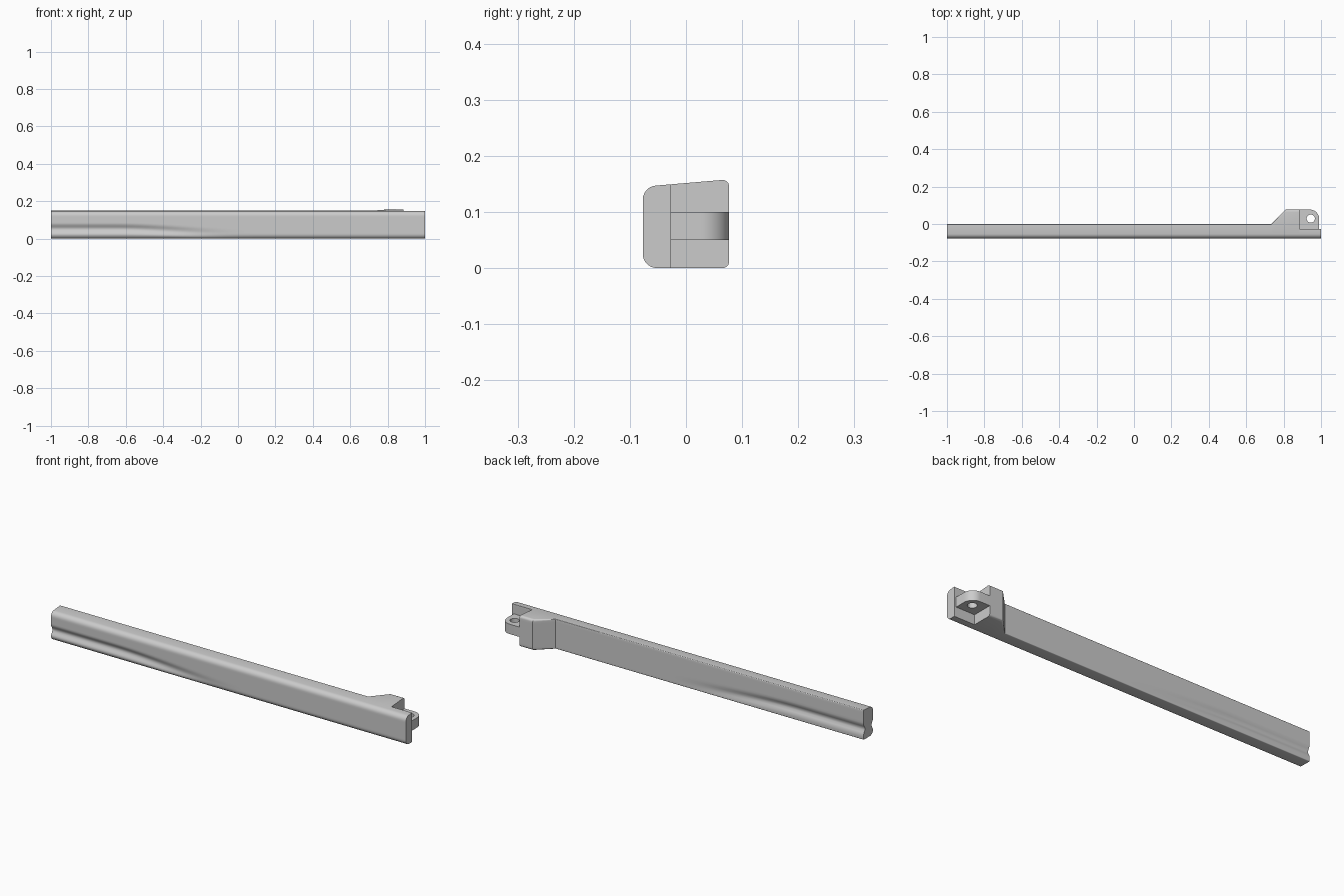
import bpy, bmesh, math

if "Cube" in bpy.data.objects:
    bpy.data.objects.remove(bpy.data.objects["Cube"])

FRONT = -0.077


def top_z(y):
    """Gently sloping top surface."""
    return 0.1515 + 0.085 * y


def smoothstep(t):
    t = max(0.0, min(1.0, t))
    return t * t * (3 - 2 * t)


def finish(bm, name, angle=35):
    bmesh.ops.remove_doubles(bm, verts=bm.verts, dist=1e-5)
    bmesh.ops.recalc_face_normals(bm, faces=bm.faces)
    mesh = bpy.data.meshes.new(name)
    bm.to_mesh(mesh)
    bm.free()
    ob = bpy.data.objects.new(name, mesh)
    bpy.context.collection.objects.link(ob)
    bpy.ops.object.select_all(action='DESELECT')
    ob.select_set(True)
    bpy.context.view_layer.objects.active = ob
    bpy.ops.object.shade_smooth_by_angle(angle=math.radians(angle))
    return ob


def arc(cy, cz, r, start, n=6):
    """Quarter arc running clockwise in the y-z plane."""
    return [(cy + r * math.cos(math.radians(start - 90 * i / n)),
             cz + r * math.sin(math.radians(start - 90 * i / n))) for i in range(n + 1)]


def section(x, back, r_back):
    """Rounded cross-section whose sides are scooped towards the tip."""
    t = smoothstep((0.1 - x) / 0.75)
    depth, centre, half = 0.012 * t, 0.02 + 0.032 * t, 0.030

    def groove(z):
        u = (z - centre) / half
        return depth * 0.5 * (1 + math.cos(math.pi * u)) if abs(u) < 1 else 0.0

    r = 0.025
    zf, zb = top_z(FRONT + r), top_z(back - r_back)
    n = 14
    pts = arc(FRONT + r, r, r, 270)
    pts += [(FRONT, r + (zf - 2 * r) * i / n) for i in range(1, n)]
    pts += arc(FRONT + r, zf - r, r, 180)
    pts += arc(back - r_back, zb - r_back, r_back, 90)
    pts += [(back, zb - r_back - (zb - 2 * r_back) * i / n) for i in range(1, n)]
    pts += arc(back - r_back, r_back, r_back, 0)
    mid = (FRONT + back) / 2
    return [(x, y + (groove(z) if y < mid else -groove(z)), z) for y, z in pts]


def loft(name, stations):
    bm = bmesh.new()
    rings = [[bm.verts.new(p) for p in section(*s)] for s in stations]
    for a, b in zip(rings, rings[1:]):
        for i in range(len(a)):
            j = (i + 1) % len(a)
            bm.faces.new((a[i], a[j], b[j], b[i]))
    bm.faces.new(rings[0])
    bm.faces.new(rings[-1])
    return finish(bm, name)


# Long arm flaring into the hinge block
stations = [(-1 + 1.1 * i / 28, 0.0, 0.004) for i in range(29)]
stations += [(0.735, 0.0, 0.004), (0.81, 0.077, 0.012), (0.885, 0.077, 0.012)]
loft("arm", stations)

# Thin plate in front of the hinge knuckle
loft("front_plate", [(0.885, -0.027, 0.001), (1.0, -0.027, 0.001)])

# Hinge knuckle: plate with one rounded corner
bm = bmesh.new()
outline = [(0.88, -0.03), (0.99, -0.03)]
outline += [(0.94 + 0.05 * math.cos(a), 0.027 + 0.05 * math.sin(a))
            for a in [math.pi / 2 * i / 12 for i in range(13)]]
outline += [(0.88, 0.077)]
base = bm.faces.new([bm.verts.new((x, y, 0.05)) for x, y in outline])
ext = bmesh.ops.extrude_face_region(bm, geom=[base])
bmesh.ops.translate(bm, vec=(0, 0, 0.05),
                    verts=[v for v in ext["geom"] if isinstance(v, bmesh.types.BMVert)])
knuckle = finish(bm, "hinge_knuckle")

# Pin hole
bpy.ops.mesh.primitive_cylinder_add(vertices=32, radius=0.022, depth=0.2,
                                    location=(0.945, 0.029, 0.075))
cutter = bpy.context.object
cutter.name = "pin_hole_cutter"
cutter.hide_render = True
cutter.hide_set(True)
mod = knuckle.modifiers.new("pin_hole", 'BOOLEAN')
mod.operation = 'DIFFERENCE'
mod.solver = 'EXACT'
mod.object = cutter
